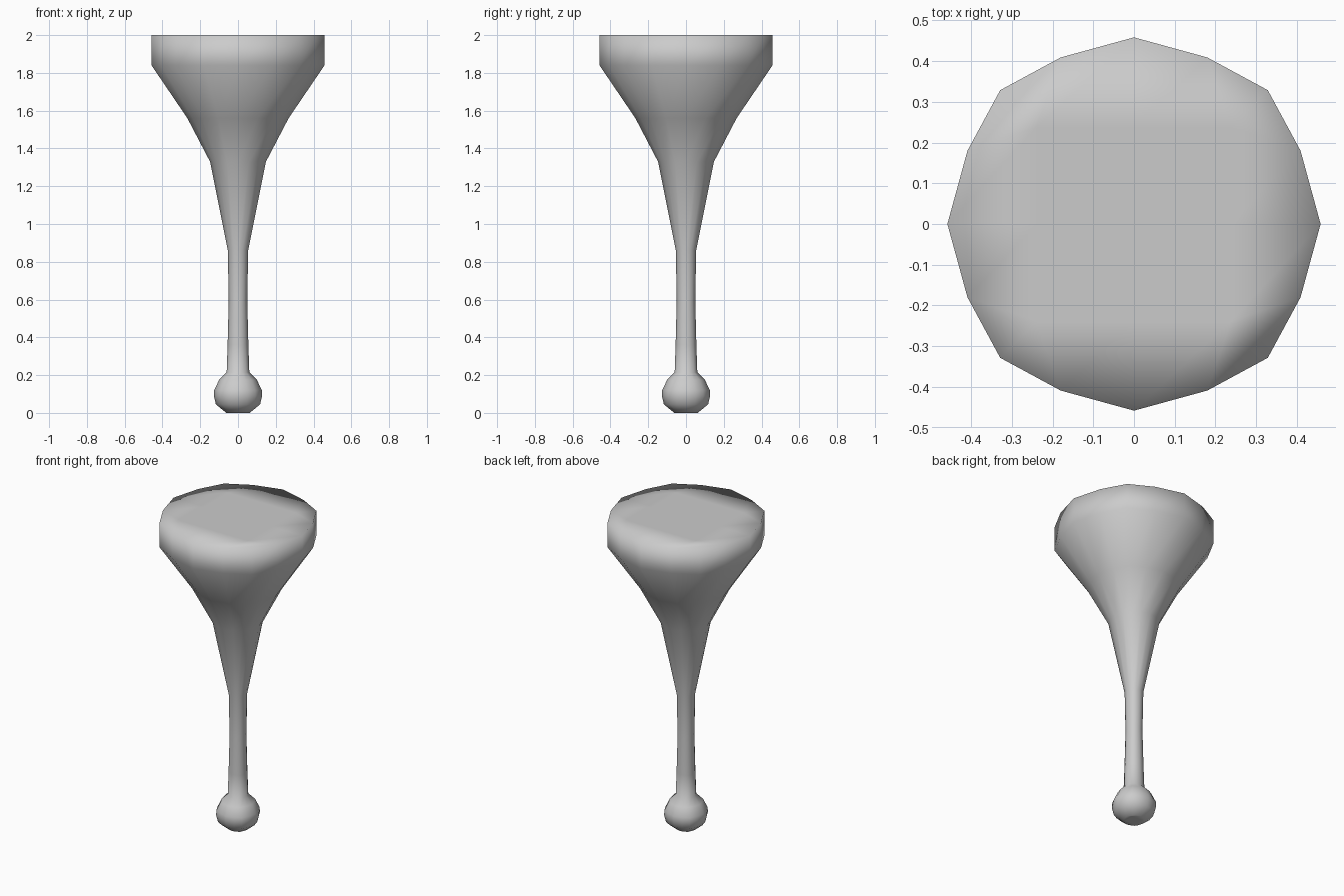
import bpy, bmesh
from math import sin, cos, pi

if "Cube" in bpy.data.objects:
    bpy.data.objects.remove(bpy.data.objects["Cube"])

# Sixteen-sided outline, slightly squarish: relative radius on axis / between / diagonal
OUTLINE = [1.0, 0.975, 1.014, 0.975]
ANGLES = [0, 0.4145, pi / 4, pi / 2 - 0.4145]
SECTION = [(OUTLINE[i] * cos(ANGLES[i] + q * pi / 2), OUTLINE[i] * sin(ANGLES[i] + q * pi / 2))
           for q in range(4) for i in range(4)]

# Profile (radius, height) from ball foot up to flared head
PROFILE = [(0.062, 0.0), (0.117, 0.045), (0.128, 0.09), (0.126, 0.12), (0.10, 0.175),
           (0.060, 0.215), (0.055, 0.36), (0.049, 0.60), (0.054, 0.86),
           (0.148, 1.33), (0.268, 1.56), (0.458, 1.84), (0.458, 2.0)]

bm = bmesh.new()
rings = [[bm.verts.new((r * x, r * y, z)) for x, y in SECTION] for r, z in PROFILE]

# Side walls
for lower, upper in zip(rings, rings[1:]):
    for k in range(16):
        n = (k + 1) % 16
        bm.faces.new((lower[k], lower[n], upper[n], upper[k]))


def grid_cap(ring, radius, z, up):
    """Close a ring with a flat 4 x 4 grid of quads."""
    grid = {}
    step = radius * 0.52
    for i in (-1, 0, 1):
        for j in (-1, 0, 1):
            grid[i, j] = bm.verts.new((i * step, j * step, z))
    border = ([(2, j) for j in (0, 1, 2)] + [(i, 2) for i in (1, 0, -1, -2)]
              + [(-2, j) for j in (1, 0, -1, -2)] + [(i, -2) for i in (-1, 0, 1, 2)] + [(2, -1)])
    for key, vert in zip(border, ring):
        grid[key] = vert
    for i in range(-2, 2):
        for j in range(-2, 2):
            quad = [grid[i, j], grid[i + 1, j], grid[i + 1, j + 1], grid[i, j + 1]]
            bm.faces.new(quad if up else quad[::-1])


# Flat ends
grid_cap(rings[0], PROFILE[0][0], PROFILE[0][1], False)
grid_cap(rings[-1], PROFILE[-1][0], PROFILE[-1][1], True)

for face in bm.faces:
    face.smooth = True
mesh = bpy.data.meshes.new("flared_leg")
bm.to_mesh(mesh)
bm.free()
bpy.context.collection.objects.link(bpy.data.objects.new("flared_leg", mesh))
